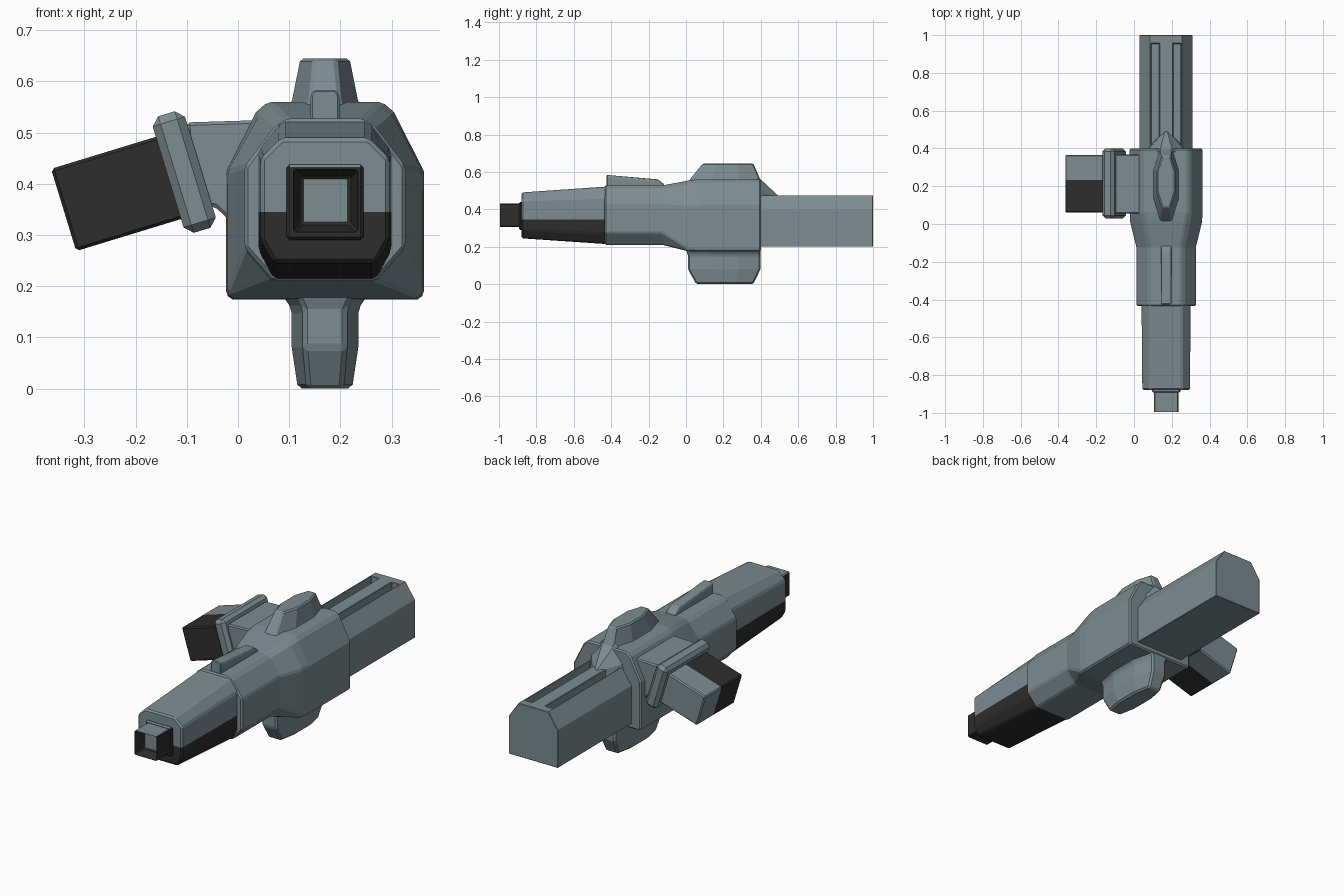
import bpy, bmesh, math
from mathutils import Matrix, Vector

if "Cube" in bpy.data.objects:
    bpy.data.objects.remove(bpy.data.objects["Cube"])

CX = 0.17  # centre line of the long body


def material(name, rgb):
    m = bpy.data.materials.new(name)
    m.diffuse_color = (*rgb, 1)
    m.use_nodes = True
    m.node_tree.nodes["Principled BSDF"].inputs["Base Color"].default_value = m.diffuse_color
    return m


GREY = material("blue_grey_metal", (0.205, 0.262, 0.283))
DARK = material("near_black", (0.026, 0.026, 0.026))


def finish(name, bm, bevel=0.007, dark=None):
    """Turn a bmesh into a flat-shaded object; dark(face) picks black faces."""
    bmesh.ops.recalc_face_normals(bm, faces=bm.faces)
    bm.normal_update()
    for f in bm.faces:
        f.material_index = 1 if dark and dark(f) else 0
    me = bpy.data.meshes.new(name)
    bm.to_mesh(me)
    bm.free()
    me.materials.append(GREY)
    me.materials.append(DARK)
    ob = bpy.data.objects.new(name, me)
    bpy.context.collection.objects.link(ob)
    if bevel:
        b = ob.modifiers.new("edge", 'BEVEL')
        b.width, b.segments, b.limit_method = bevel, 1, 'ANGLE'
        b.angle_limit = math.radians(28)
    return ob


def loft(rings):
    bm = bmesh.new()
    loops = [[bm.verts.new(p) for p in r] for r in rings]
    n = len(loops[0])
    for a, b in zip(loops, loops[1:]):
        for i in range(n):
            j = (i + 1) % n
            bm.faces.new((a[i], a[j], b[j], b[i]))
    bm.faces.new(loops[0])
    bm.faces.new(loops[-1])
    return bm


def section(y, half):
    """Mirror a half outline (dx, z) about the centre line."""
    return [(CX + d, y, z) for d, z in half] + [(CX - d, y, z) for d, z in reversed(half)]


def boat(z, y0, y1, end, mid):
    """Plan outline with narrow ends and a wide waist."""
    t = (y1 - y0) * 0.3
    half = [(end, y0), (mid, y0 + t), (mid, y1 - t), (end, y1)]
    return [(CX + d, y, z) for d, y in half] + [(CX - d, y, z) for d, y in reversed(half)]


def box(x0, x1, y0, y1, z0, z1):
    return loft([[(x0, y, z0), (x1, y, z0), (x1, y, z1), (x0, y, z1)] for y in (y0, y1)])


def tilted_box(cx, cz, sx, sz, y0, y1, deg):
    bm = box(-sx / 2, sx / 2, y0, y1, -sz / 2, sz / 2)
    bm.transform(Matrix.Translation((cx, 0, cz)) @ Matrix.Rotation(math.radians(-deg), 4, 'Y'))
    return bm


def split(bm, co, no):
    bmesh.ops.bisect_plane(bm, geom=bm.verts[:] + bm.edges[:] + bm.faces[:],
                           plane_co=co, plane_no=no)


# Main body: wide rear housing tapering to a narrow front sleeve
wide = [(0.188, 0.174), (0.193, 0.19), (0.193, 0.425), (0.135, 0.54), (0.112, 0.56)]
narrow = [(0.10, 0.21), (0.157, 0.275), (0.157, 0.435), (0.10, 0.51), (0.075, 0.528)]
near = [(0.185, 0.176), (0.190, 0.192), (0.190, 0.425), (0.128, 0.535), (0.10, 0.553)]
finish("main_body", loft([section(-0.435, narrow), section(-0.125, narrow),
                          section(0.01, near), section(0.06, wide), section(0.40, wide)]))

# Barrel, lower part dark
barrel = loft([
    section(-0.88, [(0.10, 0.245), (0.126, 0.29), (0.126, 0.45), (0.085, 0.49)]),
    section(-0.42, [(0.10, 0.214), (0.130, 0.27), (0.130, 0.465), (0.085, 0.522)])])
split(barrel, (0, 0, 0.345), (0, 0, 1))
finish("barrel", barrel, 0.008, lambda f: f.calc_center_median().z < 0.345)

# Muzzle base and hollow muzzle
finish("muzzle_base", box(0.095, 0.245, -0.892, -0.86, 0.29, 0.438), 0.006,
       lambda f: f.normal.z < 0.5)
muzzle = box(0.107, 0.235, -1.0, -0.87, 0.305, 0.43)
front = min(muzzle.faces, key=lambda f: f.calc_center_median().y)
bmesh.ops.recalc_face_normals(muzzle, faces=muzzle.faces)
bmesh.ops.inset_region(muzzle, faces=[front], thickness=0.022)
bmesh.ops.translate(muzzle, verts=front.verts[:], vec=(0, 0.06, 0))
bottom_y = -0.95
finish("muzzle", muzzle, 0.005, lambda f: not (
    (f.normal.z > 0.5 and f.calc_center_median().z > 0.42)
    or (f.normal.y < -0.5 and f.calc_center_median().y > bottom_y and f.calc_area() < 0.01)))

# Front sight rail
finish("sight_rail", loft([section(-0.425, [(0.028, 0.50), (0.028, 0.574), (0.022, 0.584)]),
                           section(-0.15, [(0.028, 0.50), (0.028, 0.552), (0.022, 0.560)]),
                           section(-0.115, [(0.028, 0.50), (0.028, 0.525), (0.022, 0.532)])]), 0.004)

# Stock with two long grooves
stock_half = [(0.14, 0.20), (0.14, 0.395), (0.085, 0.475)]
stock = finish("stock", loft([section(0.38, stock_half), section(1.0, stock_half)]), 0)
for side, s in (("left", -1), ("right", 1)):
    xs = sorted((CX + s * 0.036, CX + s * 0.08))
    cutter = finish("groove_cutter_" + side, box(xs[0], xs[1], 0.42, 0.955, 0.425, 0.6), 0)
    cutter.hide_render = True
    cutter.hide_viewport = False
    cutter.display_type = 'WIRE'
    b = stock.modifiers.new("groove_" + side, 'BOOLEAN')
    b.operation, b.solver, b.object = 'DIFFERENCE', 'EXACT', cutter
b = stock.modifiers.new("edge", 'BEVEL')
b.width, b.segments, b.limit_method = 0.007, 1, 'ANGLE'

# Top fin and the wedge that runs down onto the stock
finish("top_fin", loft([boat(0.53, 0.0, 0.41, 0.035, 0.075), boat(0.565, 0.025, 0.395, 0.03, 0.064),
                        boat(0.645, 0.09, 0.36, 0.022, 0.048)]), 0.006)
finish("rear_wedge", loft([section(0.38, [(0.11, 0.44), (0.10, 0.50), (0.035, 0.58)]),
                           section(0.41, [(0.09, 0.44), (0.08, 0.49), (0.028, 0.55)]),
                           section(0.49, [(0.012, 0.44), (0.01, 0.468), (0.006, 0.476)])]), 0)

# Lower keel
finish("lower_keel", loft([boat(0.0, 0.055, 0.36, 0.035, 0.053), boat(0.08, 0.01, 0.398, 0.042, 0.065),
                           boat(0.155, 0.01, 0.398, 0.042, 0.065), boat(0.185, 0.0, 0.40, 0.055, 0.085)]), 0.008)

# Side pod: arm, flange and tilted block with a dark front half
arm = [(-0.10, 0.52), (0.06, 0.525), (0.06, 0.29), (-0.02, 0.332), (-0.045, 0.355), (-0.09, 0.36)]
finish("side_arm", loft([[(x, y, z) for x, z in arm] for y in (0.055, 0.368)]), 0.006)
finish("side_flange", tilted_box(-0.105, 0.423, 0.066, 0.238, 0.03, 0.40, 17), 0.016)
pod = tilted_box(-0.226, 0.384, 0.24, 0.168, 0.06, 0.365, 17)
split(pod, (0, 0.232, 0), (0, 1, 0))
finish("side_block", pod, 0.006, lambda f: f.calc_center_median().y < 0.232)
